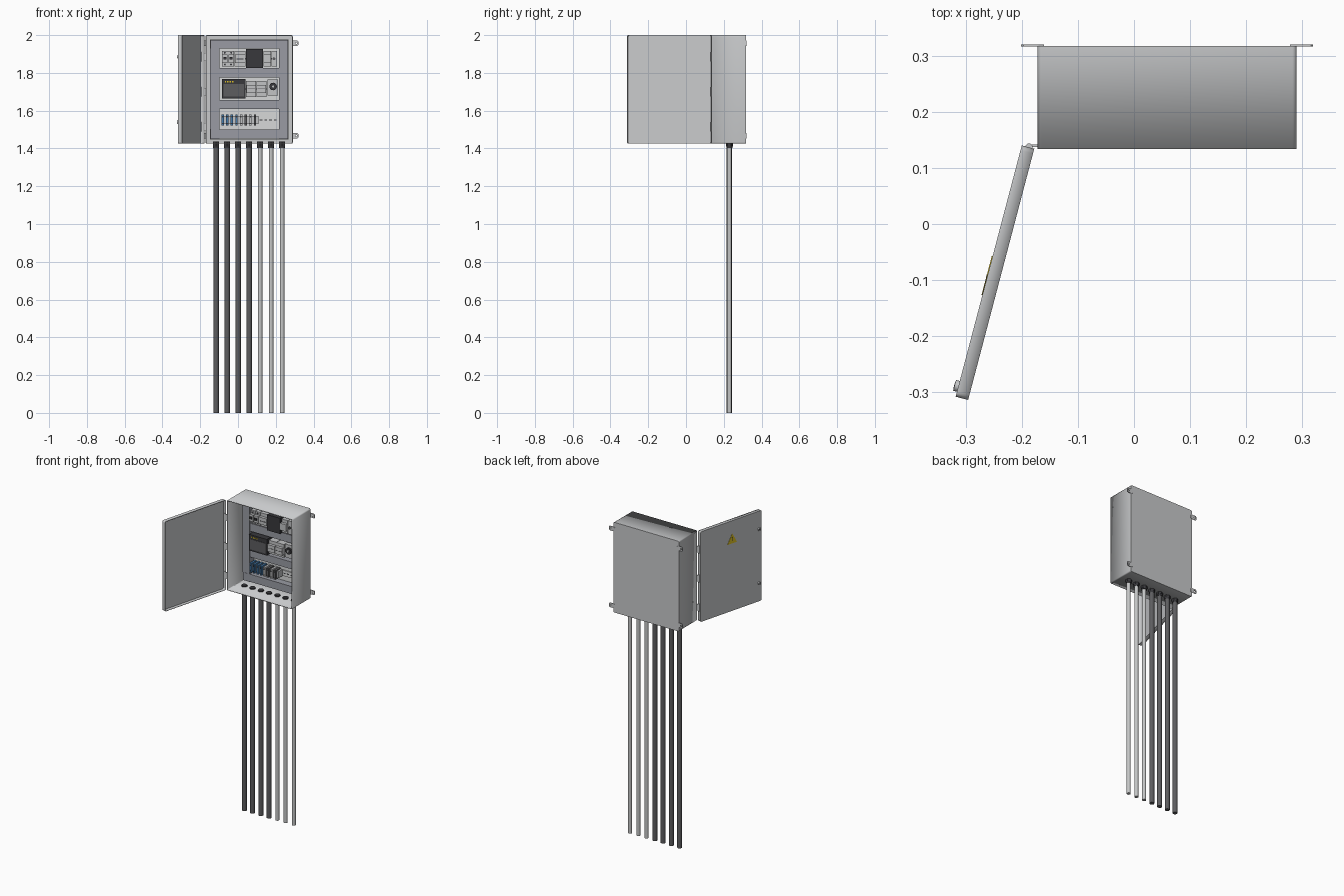
import bpy, bmesh, math
from mathutils import Matrix, Vector

cube = bpy.data.objects.get("Cube")
if cube:
    bpy.data.objects.remove(cube)


def material(name, r, g, b):
    m = bpy.data.materials.new(name)
    m.use_nodes = True
    m.diffuse_color = (r, g, b, 1)
    m.node_tree.nodes["Principled BSDF"].inputs["Base Color"].default_value = (r, g, b, 1)
    return m


SHELL = material("enclosure grey", .58, .59, .6)
PALE = material("pale plate grey", .68, .69, .69)
DUCT = material("duct grey", .32, .33, .37)
DARK = material("dark cable grey", .11, .11, .115)
LIGHT = material("light cable grey", .56, .57, .57)
BLACK = material("black plastic", .04, .04, .045)
BODY = material("device grey", .54, .55, .56)
BLUE = material("terminal blue", .06, .2, .42)
YELLOW = material("warning yellow", .75, .55, .02)

# Door frame: local x runs from hinge to free edge, local -y is the outside
DOOR = Matrix.Translation((-.2, .14, 0)) @ Matrix.Rotation(math.radians(-104.75), 4, 'Z')


def finish(bm, name, mat, frame=None, smooth=False):
    bmesh.ops.recalc_face_normals(bm, faces=bm.faces)
    mesh = bpy.data.meshes.new(name)
    bm.to_mesh(mesh)
    bm.free()
    ob = bpy.data.objects.new(name, mesh)
    bpy.context.collection.objects.link(ob)
    mesh.materials.append(mat)
    if frame:
        ob.matrix_world = frame
    if smooth:
        bpy.ops.object.select_all(action='DESELECT')
        ob.select_set(True)
        bpy.context.view_layer.objects.active = ob
        bpy.ops.object.shade_smooth_by_angle(angle=math.radians(35))
    return ob


def cuboid(x, y, z):
    bm = bmesh.new()
    bmesh.ops.create_cube(bm, size=1)
    for v in bm.verts:
        v.co = [(a + b) / 2 + c * (b - a) for (a, b), c in zip((x, y, z), v.co)]
    return bm


def box(name, x, y, z, mat, frame=None):
    return finish(cuboid(x, y, z), name, mat, frame)


def rod(name, centre, radius, length, mat, axis='Z', sides=24, frame=None):
    bm = bmesh.new()
    turn = Matrix.Rotation(math.pi / 2, 4, 'X') if axis == 'Y' else Matrix()
    bmesh.ops.create_cone(bm, cap_ends=True, segments=sides, radius1=radius, radius2=radius,
                          depth=length, matrix=Matrix.Translation(centre) @ turn)
    return finish(bm, name, mat, frame, smooth=sides > 8)


def tray(name, x, y, z, open_side, radius, wall, mat, frame=None):
    """Sheet metal box with rounded corners, open towards open_side on y."""
    bm = cuboid(x, y, z)
    edges = [e for e in bm.edges if abs((e.verts[0].co - e.verts[1].co).y) > .001]
    bmesh.ops.bevel(bm, geom=edges, offset=radius, segments=4, profile=.5, affect='EDGES')
    bm.normal_update()
    bmesh.ops.delete(bm, geom=[f for f in bm.faces if f.normal.y * open_side > .9],
                     context='FACES')
    ob = finish(bm, name, mat, frame, smooth=True)
    mid = sum(y) / 2
    # Make the outside face outward so the sheet thickens inward
    back = max(ob.data.polygons, key=lambda p: p.area * abs(p.normal.y))
    if back.normal.y * (back.center.y - mid) < 0:
        ob.data.flip_normals()
    mod = ob.modifiers.new("sheet", 'SOLIDIFY')
    mod.thickness, mod.offset = wall, -1
    return ob


# Enclosure and door
tray("enclosure", (-.172, .29), (.134, .317), (1.425, 2), -1, .008, .005, SHELL)
tray("door", (0, .463), (0, .023), (1.425, 2), 1, .009, .003, SHELL, DOOR)

# Hinges and door locks
for z in (1.885, 1.7, 1.515):
    rod("hinge", (-.187, .137, z), .0065, .05, SHELL, sides=16)
    box("hinge_leaf", (-.187, -.171), (.137, .142), (z - .02, z + .02), SHELL)
for z in (1.885, 1.54):
    rod("lock", (.444, -.002, z), .01, .01, SHELL, 'Y', frame=DOOR)
    box("lock_slot", (.438, .45), (-.0076, -.007), (z - .0015, z + .0015), BLACK, DOOR)

# Warning triangle on the outside of the door
bm = bmesh.new()
for y in (0, -.0015):
    bm.faces.new([bm.verts.new((.24 + dx, y, 1.885 + dz))
                  for dx, dz in ((-.036, -.029), (.036, -.029), (0, .033))])
bmesh.ops.bridge_loops(bm, edges=bm.edges[:])
finish(bm, "warning_triangle", YELLOW, DOOR)
box("warning_mark", (.238, .242), (-.002, -.0015), (1.87, 1.895), BLACK, DOOR)

# Wall brackets with a screw hole each
for side in (-1, 1):
    for z in (1.957, 1.467):
        edge = .29 if side > 0 else -.172
        tip = edge + side * .029
        rim = Vector((edge + side * .018, 0, z))
        bm = bmesh.new()
        n = 16
        outer, inner = [], []
        for i in range(n):
            a = math.tau * (i + .5) / n
            c, s = math.cos(a), math.sin(a)
            k = 1 / max(abs(c), abs(s))
            ox = c * k * (.011 if c * side > 0 else .03)
            outer.append(bm.verts.new((rim.x + ox, .32, z + s * k * .014)))
            inner.append(bm.verts.new((rim.x + c * .005, .32, z + s * .005)))
        for i in range(n):
            j = (i + 1) % n
            bm.faces.new((outer[i], outer[j], inner[j], inner[i]))
        ext = bmesh.ops.extrude_face_region(bm, geom=bm.faces[:])["geom"]
        for v in ext:
            if isinstance(v, bmesh.types.BMVert):
                v.co.y = .3165
        finish(bm, "wall_bracket", SHELL)

# Cables and glands
for i in range(7):
    x = -.116 + i * .0582
    heavy = i < 4
    rod("cable", (x, .23, .71), .0145 if heavy else .012, 1.42, DARK if heavy else LIGHT)
    rod("gland_nut", (x, .23, 1.418), .019, .014, BLACK, sides=6)
    rod("gland_cap", (x, .23, 1.408), .0165, .012, BLACK)
    rod("gland_lock_ring", (x, .23, 1.433), .018, .008, BLACK, sides=6)

# Mounting plate and wiring ducts
box("mounting_plate", (-.148, .267), (.3, .303), (1.447, 1.978), PALE)
for x in ((-.146, -.098), (.217, .265)):
    box("vertical_duct", x, (.258, .3), (1.45, 1.975), DUCT)
    box("duct_lid", (x[0] - .001, x[1] + .001), (.256, .262), (1.502, 1.928), DUCT)
for z in ((1.93, 1.975), (1.775, 1.826), (1.61, 1.656), (1.452, 1.5)):
    box("horizontal_duct", (-.146, .265), (.257, .3), z, DUCT)

# Mounting rails with slots
for z in (1.875, 1.715, 1.55):
    box("rail", (-.095, .214), (.293, .3), (z - .018, z + .018), PALE)
    for i in range(12):
        x = -.085 + i * .025
        box("rail_slot", (x, x + .014), (.2925, .293), (z - .003, z + .003), BLACK)


def device(name, x, z, mat, nose=True):
    """Modular device: base body with a raised centre section."""
    lo, hi = z - .042, z + .042
    box(name, x, (.25, .293), (lo, hi), mat)
    if nose:
        box(name + "_nose", (x[0] + .001, x[1] - .001), (.232, .25), (z - .022, z + .022), mat)


# Upper row: breakers, power supply, relay and a small socket
for x in (-.085, -.052):
    device("breaker", (x, x + .031), 1.875, BODY)
    box("breaker_toggle", (x + .008, x + .023), (.224, .232), (1.87, 1.884), BLACK)
    for z in (1.844, 1.906):
        rod("breaker_screw", (x + .0155, .249, z), .005, .004, BLACK, 'Y', 12)
device("contactor", (-.018, .04), 1.875, BODY)
box("contactor_label", (-.008, .03), (.231, .232), (1.872, 1.876), BLACK)
box("power_supply", (.042, .132), (.234, .293), (1.826, 1.926), BLACK)
device("relay", (.134, .176), 1.875, BODY)
device("signal_module", (.178, .207), 1.875, BODY, False)
rod("signal_button", (.19, .247, 1.875), .008, .008, DARK, 'Y', 16)

# Middle row: controller with indicator lamps, modules and a rotary switch
box("controller", (-.086, .04), (.233, .293), (1.664, 1.767), BLACK)
box("controller_face", (-.078, .032), (.231, .233), (1.675, 1.74), DARK)
for i in range(4):
    x = -.07 + i * .013
    box("indicator_lamp", (x, x + .007), (.231, .233), (1.75, 1.757), YELLOW)
for x in (.043, .098):
    device("module", (x, x + .052), 1.715, BODY)
    box("module_line", (x + .006, x + .046), (.231, .232), (1.714, 1.717), DARK)
device("switch_base", (.155, .212), 1.722, BODY, False)
rod("switch_ring", (.186, .245, 1.728), .02, .01, BLACK, 'Y')
rod("switch_knob", (.186, .238, 1.728), .008, .012, BODY, 'Y')

# Lower row: terminal blocks
for i in range(8):
    x = -.088 + i * .0245
    mat = BLUE if i < 4 else (DARK if i % 2 else BODY)
    box("terminal", (x, x + .013), (.24, .293), (1.522, 1.58), mat)
    box("terminal_spacer", (x + .013, x + .0245), (.255, .293), (1.53, 1.572), BODY)
    for z in (1.532, 1.568):
        rod("terminal_screw", (x + .0065, .24, z), .004, .003, BLACK, 'Y', 12)
